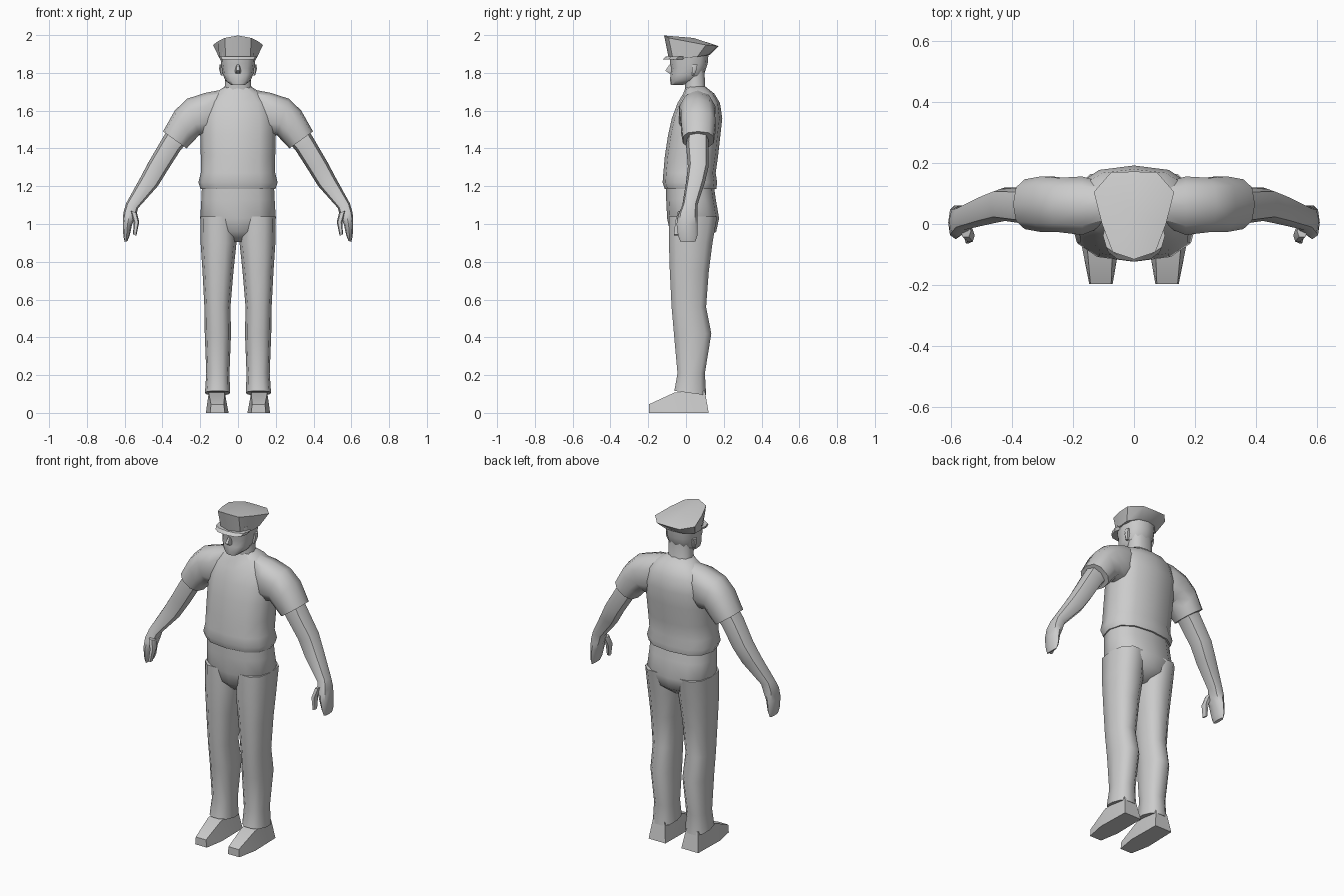
import bpy, bmesh, math

grey = bpy.data.materials.new("plain grey")
grey.diffuse_color = (0.6, 0.6, 0.6, 1)


def finish(name, bm, mirror=False, angle=50):
    bmesh.ops.recalc_face_normals(bm, faces=bm.faces[:])
    me = bpy.data.meshes.new(name)
    bm.to_mesh(me)
    bm.free()
    me.materials.append(grey)
    ob = bpy.data.objects.new(name, me)
    bpy.context.collection.objects.link(ob)
    bpy.ops.object.select_all(action='DESELECT')
    ob.select_set(True)
    bpy.context.view_layer.objects.active = ob
    bpy.ops.object.shade_smooth_by_angle(angle=math.radians(angle))
    if mirror:
        ob.modifiers.new("mirror", 'MIRROR')
    return ob


def loft(name, rings, n=10, power=0.8, mirror=False, angle=50):
    """Ring = (xa, za, xb, zb, y_front, y_back[, front_lift]); a and b are its side ends."""
    bm = bmesh.new()
    loops = []
    for r in rings:
        xa, za, xb, zb, yf, yb = r[:6]
        lift = r[6] if len(r) > 6 else 0
        loop = []
        for i in range(n):
            t = 2 * math.pi * i / n
            c = math.copysign(abs(math.cos(t)) ** power, math.cos(t))
            s = math.copysign(abs(math.sin(t)) ** power, math.sin(t))
            loop.append(bm.verts.new(((xa + xb) / 2 + c * (xb - xa) / 2,
                                      (yf + yb) / 2 + s * (yb - yf) / 2,
                                      (za + zb) / 2 + c * (zb - za) / 2 - s * lift)))
        loops.append(loop)
    for a, b in zip(loops, loops[1:]):
        for i in range(n):
            j = (i + 1) % n
            bm.faces.new((a[i], a[j], b[j], b[i]))
    bm.faces.new(loops[0])
    bm.faces.new(loops[-1])
    return finish(name, bm, mirror, angle)


def level(*rows):
    """Horizontal rings centred on x = 0 from (z, half_width, y_front, y_back[, lift])."""
    return [(-r[1], r[0], r[1], r[0], *r[2:]) for r in rows]


# Shirt body
loft("shirt", level(
    (1.185, .198, -.112, .16), (1.22, .21, -.124, .165), (1.27, .197, -.12, .157),
    (1.36, .197, -.112, .17), (1.47, .20, -.095, .182), (1.56, .20, -.075, .192),
    (1.64, .18, -.045, .18), (1.69, .13, -.015, .15), (1.73, .065, .0, .10)), n=12)

# Short sleeves
loft("sleeve", [
    (.06, 1.715, .10, 1.50, .0, .13), (.17, 1.695, .17, 1.46, -.04, .16),
    (.27, 1.663, .205, 1.47, -.03, .155), (.335, 1.60, .24, 1.435, -.03, .16),
    (.397, 1.49, .272, 1.40, -.02, .15)], mirror=True)

# Bare arms and hands
loft("arm", [
    (.36, 1.52, .26, 1.44, .01, .12), (.405, 1.445, .305, 1.39, .0, .12),
    (.475, 1.325, .372, 1.285, .01, .12), (.52, 1.24, .425, 1.20, .0, .10),
    (.592, 1.11, .528, 1.085, -.02, .06), (.607, 1.06, .54, 1.045, -.04, .06),
    (.61, 1.0, .56, 1.0, -.05, .06), (.607, .935, .573, .94, -.042, .06),
    (.60, .905, .585, .91, -.03, .05)], n=8, mirror=True)
loft("thumb", [
    (.57, 1.07, .535, 1.06, -.045, .0), (.552, 1.01, .523, 1.01, -.06, -.015),
    (.556, .945, .538, .938, -.065, -.035)], n=6, mirror=True)

# Trousers: hips and two legs
loft("trouser_hips", level(
    (1.22, .19, -.105, .145), (1.13, .194, -.105, .158), (1.03, .20, -.10, .175),
    (.96, .15, -.085, .16), (.905, .06, -.03, .09)), n=12)
loft("trouser_leg", [
    (.20, 1.04, .01, 1.04, -.096, .17), (.198, .90, .008, .90, -.095, .145),
    (.188, .75, .024, .75, -.09, .125), (.178, .56, .04, .56, -.08, .11),
    (.176, .42, .037, .42, -.068, .138), (.168, .21, .045, .21, -.048, .103),
    (.175, .105, .042, .105, -.065, .11, .012)], mirror=True)

# Shoes: tapered side profile
bm = bmesh.new()
profile = [(-.197, 0, .07, .147), (-.197, .045, .075, .143), (-.06, .108, .07, .155),
           (.10, .115, .072, .15), (.12, 0, .053, .165), (-.08, 0, .05, .17)]
inner = [bm.verts.new((a, y, z)) for y, z, a, b in profile]
outer = [bm.verts.new((b, y, z)) for y, z, a, b in profile]
for i in range(len(profile)):
    j = (i + 1) % len(profile)
    bm.faces.new((inner[i], inner[j], outer[j], outer[i]))
bm.faces.new(inner)
bm.faces.new(outer)
bmesh.ops.triangulate(bm, faces=bm.faces[:])
finish("shoe", bm, True, 35)

# Neck and head
loft("neck", level((1.67, .085, .0, .12), (1.73, .07, -.008, .103),
                   (1.82, .07, -.01, .10)), n=10)
loft("head", level(
    (1.735, .035, -.08, -.02), (1.758, .066, -.084, .06), (1.79, .08, -.083, .095),
    (1.825, .086, -.078, .107), (1.85, .09, -.086, .115), (1.91, .095, -.085, .12)), n=12)
loft("nose", level((1.798, .014, -.092, -.06), (1.812, .016, -.112, -.06),
                   (1.845, .008, -.088, -.06)), n=6)
loft("ear", [(.098, 1.845, .07, 1.845, .03, .062), (.10, 1.82, .07, 1.82, .03, .058),
             (.09, 1.785, .07, 1.785, .03, .045)], n=6, mirror=True)

# Peaked cap: band flaring to a crown that tilts up at the front
bm = bmesh.new()
bottom = [(0, -.092, 1.88), (.065, -.07, 1.88), (.10, .0, 1.88), (.102, .06, 1.885),
          (.06, .118, 1.895), (0, .125, 1.895)]
top = [(0, -.116, 1.998), (.07, -.092, 1.985), (.105, .0, 1.968), (.132, .105, 1.948),
       (.075, .17, 1.942), (0, .172, 1.942)]


def full(half):
    pts = half + [(-x, y, z) for x, y, z in half[-2:0:-1]]
    return [bm.verts.new(p) for p in pts]


low, high = full(bottom), full(top)
peak = bm.verts.new((0, .04, 1.985))
for i in range(len(low)):
    j = (i + 1) % len(low)
    bm.faces.new((low[i], low[j], high[j], high[i]))
    bm.faces.new((high[i], high[j], peak))
bm.faces.new(low)
finish("cap", bm, angle=40)

# Cap visor
loft("cap_visor", level((1.872, .095, -.123, .02), (1.888, .102, -.105, .03)), n=12, angle=30)
